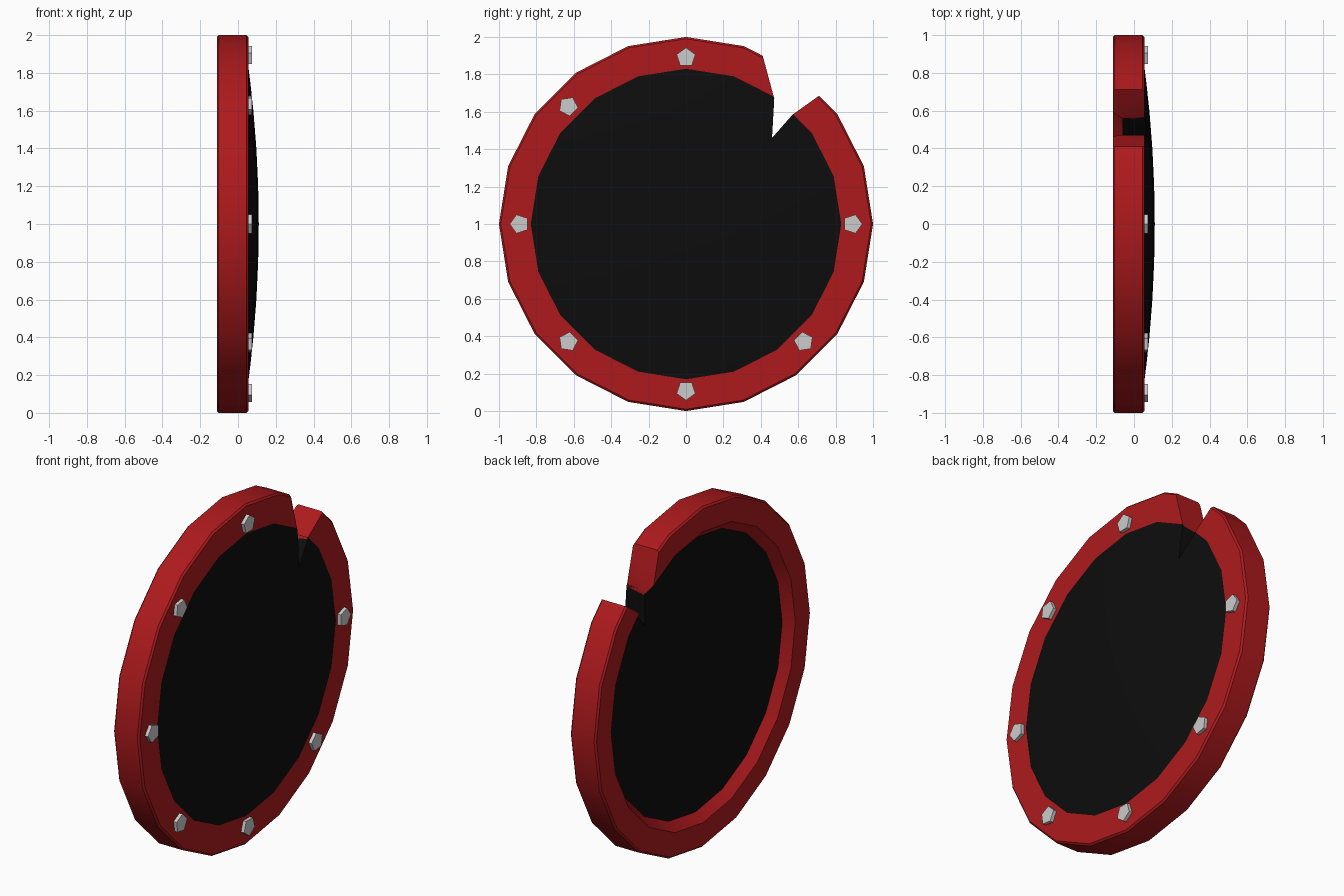
import bpy, bmesh, math

if "Cube" in bpy.data.objects:
    bpy.data.objects.remove(bpy.data.objects["Cube"])

SIDES = 20


def material(name, color):
    m = bpy.data.materials.new(name)
    m.diffuse_color = color
    m.use_nodes = True
    m.node_tree.nodes["Principled BSDF"].inputs["Base Color"].default_value = m.diffuse_color
    return m


def finish(name, bm, mat=None):
    bmesh.ops.recalc_face_normals(bm, faces=bm.faces[:])
    mesh = bpy.data.meshes.new(name)
    bm.to_mesh(mesh)
    bm.free()
    ob = bpy.data.objects.new(name, mesh)
    bpy.context.collection.objects.link(ob)
    if mat:
        mesh.materials.append(mat)
    return ob


def lathe(name, profile, mat):
    """Revolve a closed (x, radius) profile about the x axis through z = 1."""
    bm = bmesh.new()
    rings = []
    for x, r in profile:
        if r == 0:
            rings.append([bm.verts.new((x, 0, 1))] * SIDES)
        else:
            rings.append([bm.verts.new((x, r * math.sin(2 * math.pi * i / SIDES),
                                        1 + r * math.cos(2 * math.pi * i / SIDES)))
                          for i in range(SIDES)])
    for k in range(len(rings)):
        a, b = rings[k], rings[(k + 1) % len(rings)]
        for i in range(SIDES):
            j = (i + 1) % SIDES
            quad = list(dict.fromkeys((a[i], a[j], b[j], b[i])))
            if len(quad) > 2:
                bm.faces.new(quad)
    return finish(name, bm, mat)


def prism(name, points, x0, x1):
    """Extrude a (y, z) outline along x."""
    bm = bmesh.new()
    face = bm.faces.new([bm.verts.new((x0, y, z)) for y, z in points])
    ext = bmesh.ops.extrude_face_region(bm, geom=[face])
    moved = [v for v in ext["geom"] if isinstance(v, bmesh.types.BMVert)]
    bmesh.ops.translate(bm, verts=moved, vec=(x1 - x0, 0, 0))
    return finish(name, bm)


def smooth(ob):
    bpy.ops.object.select_all(action='DESELECT')
    ob.select_set(True)
    bpy.context.view_layer.objects.active = ob
    bpy.ops.object.shade_smooth_by_angle(angle=math.radians(30))


red = material("red_paint", (0.42, 0.01, 0.012, 1))
black = material("black_paint", (0.004, 0.004, 0.004, 1))

# thick rim, chamfered towards the opening at the back
rim = lathe("rim", [(-0.112, 0.855), (-0.112, 0.99), (-0.102, 1.0), (0.045, 1.0),
                    (0.055, 0.99), (0.055, 0.82), (-0.055, 0.80)], red)

# domed face plate
front = [(0.055 + 0.055 * (1 - (r / 0.83) ** 2), r) for r in (0, 0.2, 0.4, 0.6, 0.75, 0.83)]
plate = lathe("face_plate", front + [(-0.062, 0.83), (-0.055, 0.6), (-0.048, 0)], black)

# battle notch cut through rim and plate
cutter = prism("notch_cutter", [(0.355, 2.1), (0.41, 1.90), (0.472, 1.67), (0.46, 1.46),
                                (0.57, 1.585), (0.71, 1.685), (0.90, 1.82)], -0.3, 0.3)
cutter.hide_render = True
for ob in (rim, plate):
    mod = ob.modifiers.new("notch", 'BOOLEAN')
    mod.operation = 'DIFFERENCE'
    mod.solver = 'EXACT'
    mod.object = cutter
    bpy.context.view_layer.objects.active = ob
    bpy.ops.object.modifier_apply(modifier=mod.name)
    smooth(ob)
bpy.data.objects.remove(cutter)

# five-sided rivets, one point outward; none at the notch
for k in range(8):
    if k == 1:
        continue
    a = k * math.pi / 4
    cy, cz = 0.89 * math.sin(a), 1 + 0.89 * math.cos(a)
    pts = [(cy + 0.053 * math.sin(a + i * 2 * math.pi / 5),
            cz + 0.053 * math.cos(a + i * 2 * math.pi / 5)) for i in range(5)]
    prism(f"rivet_{k}", pts, 0.04, 0.075)
